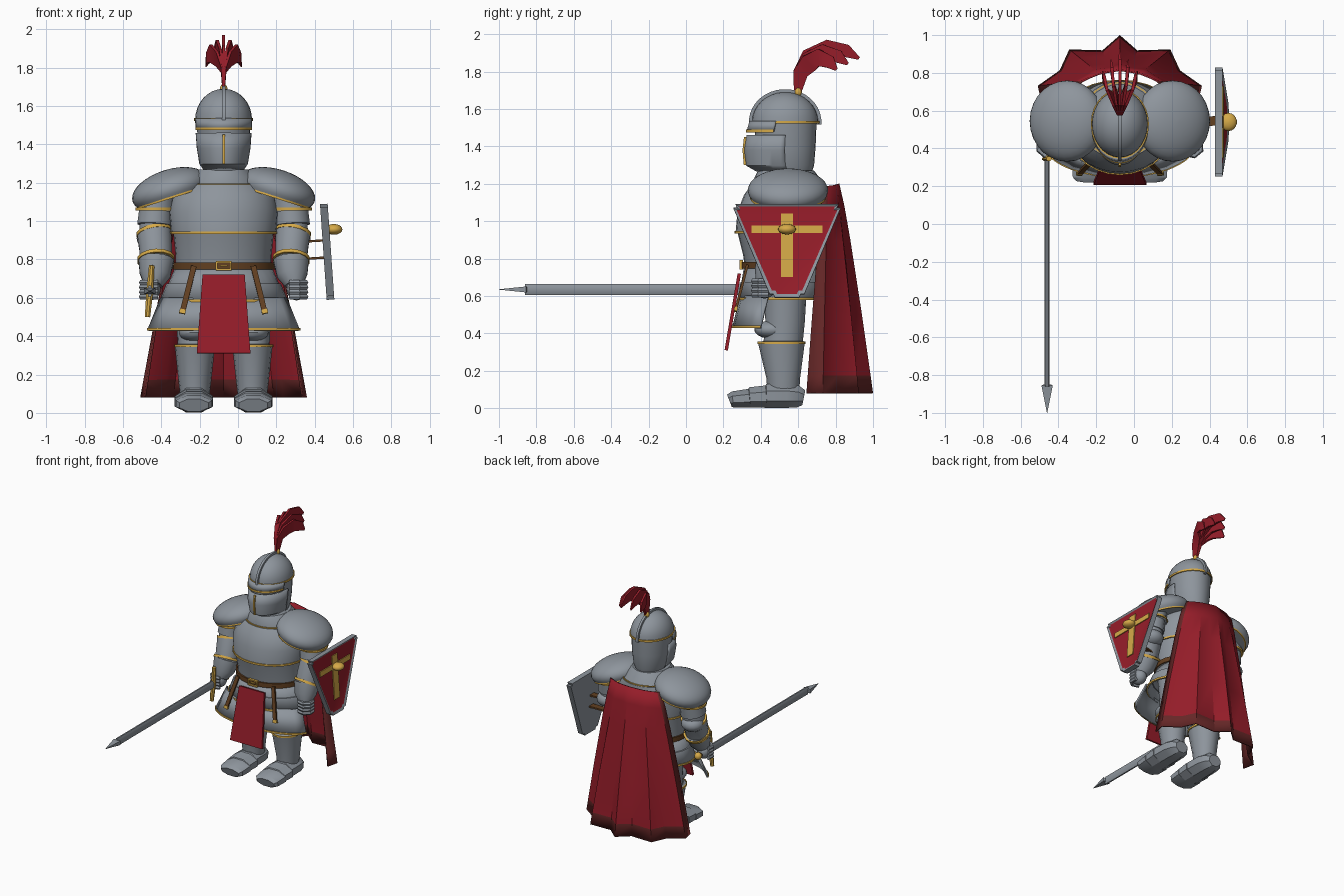
import bpy, bmesh
from math import sin, cos, pi, radians
from mathutils import Vector

cube = bpy.data.objects.get("Cube")
if cube:
    bpy.data.objects.remove(cube, do_unlink=True)


def material(name, rgb):
    m = bpy.data.materials.new(name)
    m.use_nodes = True
    m.diffuse_color = (*rgb, 1)
    m.node_tree.nodes["Principled BSDF"].inputs["Base Color"].default_value = (*rgb, 1)
    return m


steel = material("steel", (0.27, 0.3, 0.335))
gold = material("gold", (0.67, 0.4, 0.065))
red = material("red cloth", (0.3, 0.012, 0.022))
dark_red = material("dark red hem", (0.13, 0.02, 0.02))
brown = material("brown leather", (0.12, 0.05, 0.015))

CX = -0.075          # body axis
parts = []


def add(name, verts, faces, *mats, thick=0):
    bm = bmesh.new()
    vs = [bm.verts.new(v) for v in verts]
    for f in faces:
        bm.faces.new([vs[i] for i in f])
    bmesh.ops.recalc_face_normals(bm, faces=bm.faces)
    me = bpy.data.meshes.new(name)
    bm.to_mesh(me)
    bm.free()
    for m in mats:
        me.materials.append(m)
    ob = bpy.data.objects.new(name, me)
    bpy.context.collection.objects.link(ob)
    if thick:
        s = ob.modifiers.new("thickness", "SOLIDIFY")
        s.thickness, s.offset = thick, 0
    parts.append(ob)
    return ob


def strips(rows, n, closed):
    """Quads joining successive rows of n vertices."""
    return [(r * n + i, r * n + (i + 1) % n, (r + 1) * n + (i + 1) % n, (r + 1) * n + i)
            for r in range(rows - 1) for i in range(n if closed else n - 1)]


def shell(name, rings, mat, half=pi, n=28, cx=CX, cap=True, thick=0):
    """Stacked ellipses (z, cy, rx, ry); half < pi leaves only a front arc."""
    closed = half >= pi
    angles = [-half + 2 * half * i / (n if closed else n - 1) for i in range(n)]
    verts = [(cx + rx * sin(a), cy - ry * cos(a), z) for z, cy, rx, ry in rings for a in angles]
    faces = strips(len(rings), n, closed)
    if closed and cap:
        faces += [range(n), range(len(verts) - n, len(verts))]
    return add(name, verts, faces, mat, thick=thick)


def band(name, z, cy, rx, ry, mat=gold, half=pi, h=0.007, t=0.007, cx=CX):
    ring = [(z - h, 0), (z - h, t), (z + h, t), (z + h, 0)]
    return shell(name, [(q, cy, rx + o, ry + o) for q, o in ring], mat, half, cx=cx, cap=False)


def tube(name, pts, radii, mat, n=14, ref=(1, 0, 0)):
    """Loft an n-sided section, half sizes (a, b), along a path."""
    pts, ref, k = [Vector(p) for p in pts], Vector(ref), 1 / cos(pi / n)
    verts = []
    for i, (p, (a, b)) in enumerate(zip(pts, radii)):
        t = (pts[min(i + 1, len(pts) - 1)] - pts[max(i - 1, 0)]).normalized()
        u = (ref - t * ref.dot(t)).normalized()
        v = t.cross(u)
        for j in range(n):
            w = 2 * pi * (j + 0.5) / n
            verts.append(p + u * a * k * cos(w) + v * b * k * sin(w))
    faces = strips(len(pts), n, True) + [range(n), range(len(verts) - n, len(verts))]
    return add(name, verts, faces, mat)


def ball(name, loc, size, mat):
    rings = [(size[2] * sin(w), 0, size[0] * cos(w), size[1] * cos(w))
             for w in [radians(d) for d in range(-85, 86, 17)]]
    ob = shell(name, rings, mat, n=18, cx=0)
    ob.location = loc
    return ob


# Torso, collar and belt
shell("breastplate", [(.72, .52, .25, .2), (.82, .515, .25, .21), (.94, .51, .262, .235),
                      (.94, .51, .275, .245), (1.05, .515, .285, .24), (1.14, .535, .265, .225),
                      (1.19, .55, .215, .205), (1.19, .55, .195, .19), (1.23, .54, .17, .175),
                      (1.27, .535, .13, .15)], steel)
band("chest_trim", .94, .51, .274, .244)
band("collar_trim", 1.19, .55, .2, .195)
band("belt", .765, .52, .255, .212, brown, h=.018, t=.012)
for x, z, w, h in [(0, .787, .04, .005), (0, .747, .04, .005), (-.037, .767, .005, .02),
                   (.037, .767, .005, .02), (0, .767, .02, .004)]:
    tube("buckle", [(CX + x, .287, z), (CX + x, .305, z)], [(w, h)] * 2, gold, 4)

# Skirt armour and tabard
shell("upper_skirt", [(.75, .52, .25, .205), (.67, .52, .285, .22), (.67, .52, .295, .225),
                      (.58, .52, .33, .235)], steel, cap=False, thick=.012)
band("upper_skirt_trim", .585, .52, .332, .237)
shell("lower_skirt", [(.6, .47, .33, .175), (.43, .43, .4, .178)], steel, radians(80), 9, thick=.012)
band("lower_skirt_trim", .436, .43, .4, .178, half=radians(80))
tube("tabard", [(CX, .285, .72), (CX, .215, .31)], [(.11, .009), (.14, .009)], red, 4)

# Cape: pleated outline lofted from shoulders to hem, dark along hem and front edges
top = [(0, .815), (.06, .805), (.11, .795), (.16, .775), (.2, .755), (.22, .735)]
hem = [(0, .995), (.09, .915), (.265, .92), (.315, .81), (.43, .73), (.41, .645)]
verts = []
levels = [1.2, 1.08, .9, .5, .175, .08]
for z in levels:
    t = ((1.2 - z) / 1.12) ** .85
    half = [(a[0] + (b[0] - a[0]) * t, a[1] + (b[1] - a[1]) * t) for a, b in zip(top, hem)]
    line = [(-x, y) for x, y in half[:0:-1]] + half
    verts += [(CX + x, y, z - .06 * abs(x) * (1 - t)) for x, y in line]
cape = add("cape", verts, strips(len(levels), 11, False), red, dark_red, thick=.01)
for p in cape.data.polygons:
    p.material_index = int(p.center.z < .175 or p.index % 10 in (0, 9))

# Helmet
dome = [(1.53 + .16 * sin(w), .53, .148 * cos(w), .178 * cos(w))
        for w in [radians(d) for d in range(0, 90, 11)]]
shell("helmet", [(1.25, .54, .1, .13), (1.3, .54, .12, .145), (1.4, .535, .135, .158),
                 (1.53, .53, .14, .168)] + dome, steel)
band("helmet_trim", 1.53, .53, .147, .177)
shell("brow", [(1.535, .53, .148, .185), (1.48, .52, .146, .19)], steel, radians(75), thick=.012)
band("brow_trim", 1.482, .52, .146, .192, half=radians(75))
shell("visor", [(1.27, .53, .1, .15), (1.3, .515, .121, .188), (1.38, .51, .134, .193),
                (1.46, .515, .14, .185)], steel, radians(95), thick=.012)
tube("visor_trim", [(CX, .321, 1.3), (CX, .314, 1.38), (CX, .322, 1.45)], [(.006, .012)] * 3, gold, 4)
arc = [radians(d) for d in range(-5, 186, 10)]
tube("helmet_crest", [(CX, .53 - .18 * cos(w), 1.53 + .162 * sin(w)) for w in arc],
     [(.009, .014)] * len(arc), steel, 4)

# Plume of thin blades
ball("plume_socket", (CX, .6, 1.69), (.02, .02, .025), gold)
for i in range(-2, 3):
    t, dx = abs(i) / 2, i * .042
    tube("feather", [(CX, .595, 1.68), (CX + dx * .1, .612, 1.79), (CX + dx * .4, .66, 1.875 - .03 * t),
                     (CX + dx * .8, .76 - .05 * t, 1.925 - .05 * t),
                     (CX + dx, .86 - .09 * t, 1.91 - .06 * t), (CX + dx * 1.1, .925 - .12 * t, 1.87 - .06 * t)],
         [(.006, .018), (.006, .04), (.007, .05), (.008, .046), (.008, .034), (.003, .008)], red, 4)

for s in (-1, 1):
    def at(dx, y, z):
        return (CX + s * dx, y, z)

    # Shoulder guards: shallow domes that curl under to the rim
    bowl = [(.015 + .105 * sin(w), 0, .205 * cos(w), .215 * cos(w)) for w in [radians(d) for d in range(-22, 90, 10)]]
    for ob in (shell("shoulder_guard", bowl, steel, cx=0), band("shoulder_trim", -.024, 0, .185, .195, cx=0)):
        ob.location = at(.275, .545, 1.15)
        ob.rotation_euler.y = s * .31

    # Arms: overlapping upper plates, elbow, forearm and gauntlet
    tube("upper_arm", [at(.34, .54, 1.16), at(.355, .54, 1.06), at(.355, .54, 1.06), at(.36, .53, .98),
                       at(.36, .53, .98), at(.365, .52, .88)],
         [(.085, .1), (.1, .105), (.085, .095), (.09, .095), (.077, .085), (.08, .08)], steel)
    tube("upper_arm_trim", [at(.355, .54, 1.055), at(.355, .54, 1.07)], [(.105, .11)] * 2, gold)
    ball("elbow", at(.37, .55, .91), (.085, .085, .06), steel)
    tube("forearm", [at(.362, .525, .94), at(.355, .49, .86), at(.352, .47, .8), at(.352, .47, .8),
                     at(.358, .44, .72), at(.37, .42, .67)],
         [(.09, .09), (.085, .085), (.083, .08), (.093, .09), (.08, .075), (.05, .05)], steel)
    for p, q, r in [((.363, .53, .948), (.36, .523, .932), .093), ((.353, .477, .808), (.352, .468, .792), .096)]:
        tube("forearm_trim", [at(*p), at(*q)], [(r, r)] * 2, gold)
    ball("hand", at(.38, .42, .645), (.052, .06, .058), steel)
    for i in range(4):
        z = .68 - i * .025
        tube("finger", [at(.425, .44, z), at(.428, .39, z), at(.395, .362, z), at(.345, .375, z)],
             [(.013, .013)] * 4, steel, 6, (0, 0, 1))

    # Legs: thigh, greave and knee cap
    shell("leg", [(.08, .52, .075, .085), (.16, .52, .085, .09), (.35, .51, .105, .125), (.36, .52, .09, .105),
                  (.46, .53, .095, .105), (.7, .53, .115, .12)], steel, cx=CX + s * .15, n=16)
    band("greave_trim", .35, .51, .102, .122, cx=CX + s * .15)
    ball("knee", at(.15, .465, .42), (.085, .1, .05), steel)
    # Plated shoes
    tube("shoe", [at(.155, y, z) for y, z in [(.232, .04), (.25, .047), (.34, .054), (.341, .058), (.43, .062),
                                              (.431, .066), (.54, .066), (.6, .062), (.63, .056)]],
         [(.075, .035), (.094, .043), (.1, .05), (.095, .054), (.1, .06), (.093, .064), (.09, .064),
          (.075, .058), (.05, .04)], steel, 8)

    # Hanging belt strap
    tube("belt_strap", [at(.155, .328, .765), at(.212, .268, .535)], [(.014, .007)] * 2, brown, 4)
    tube("strap_tip", [at(.212, .268, .54), at(.217, .264, .518)], [(.016, .009)] * 2, gold, 4)

# Long thin sword
SX, SZ = -.46, .635
tube("blade", [(SX, .36, SZ), (SX, -.86, SZ)], [(.013, .03)] * 2, steel, 8)
tube("blade_tip", [(SX, -.85, SZ), (SX, -.855, SZ), (SX, -1, SZ)], [(.02, .012), (.03, .016), (.001, .001)], steel, 4)
tube("sword_guard", [(SX + .01, .345, .77), (SX, .35, SZ), (SX - .012, .345, .5)],
     [(.014, .012), (.018, .016), (.014, .012)], gold, 8)
tube("sword_grip", [(SX, .35, SZ), (SX, .49, SZ)], [(.016, .016)] * 2, brown, 8)
ball("pommel", (SX, .505, SZ), (.028, .028, .028), gold)

# Shield with recessed red field, cross and boss
outline = [(-.295, .25), (.295, .25), (.085, -.25), (-.085, -.25)]
shield = add("shield", [(x, y, z) for x in (-.02, .02) for y, z in outline],
             strips(2, 4, True) + [range(4), range(4, 8)], steel, red)
bm = bmesh.new()
bm.from_mesh(shield.data)
bmesh.ops.bevel(bm, geom=[e for e in bm.edges if abs(e.verts[0].co.x - e.verts[1].co.x) > .03],
                offset=.02, segments=2, affect='EDGES')
face = max(bm.faces, key=lambda f: f.calc_center_median().x)
bmesh.ops.inset_region(bm, faces=[face], thickness=.022, depth=-.008)
face.material_index = 1
bm.to_mesh(shield.data)
bm.free()
cross = [tube("cross_upright", [(.015, 0, .2), (.015, 0, -.14)], [(.004, .033)] * 2, gold, 4),
         tube("cross_bar", [(.015, -.19, .115), (.015, .19, .115)], [(.004, .02)] * 2, gold, 4)]
boss = ball("shield_boss", (0, 0, 0), (.045, .048, .028), gold)
for ob in [shield] + cross:
    ob.location = (.465, .54, .84)
    ob.rotation_euler.y = -.07
boss.location = (.5, .54, .957)
for z in (.9, .81):
    tube("shield_strap", [(.29, .53, z - .01), (.455, .55, z)], [(.025, .006)] * 2, brown, 4, (0, 1, 0))

# Smooth rounded armour, keep edges crisp
bpy.ops.object.select_all(action='DESELECT')
for ob in parts:
    ob.select_set(True)
bpy.context.view_layer.objects.active = parts[0]
bpy.ops.object.shade_smooth_by_angle(angle=radians(30))
